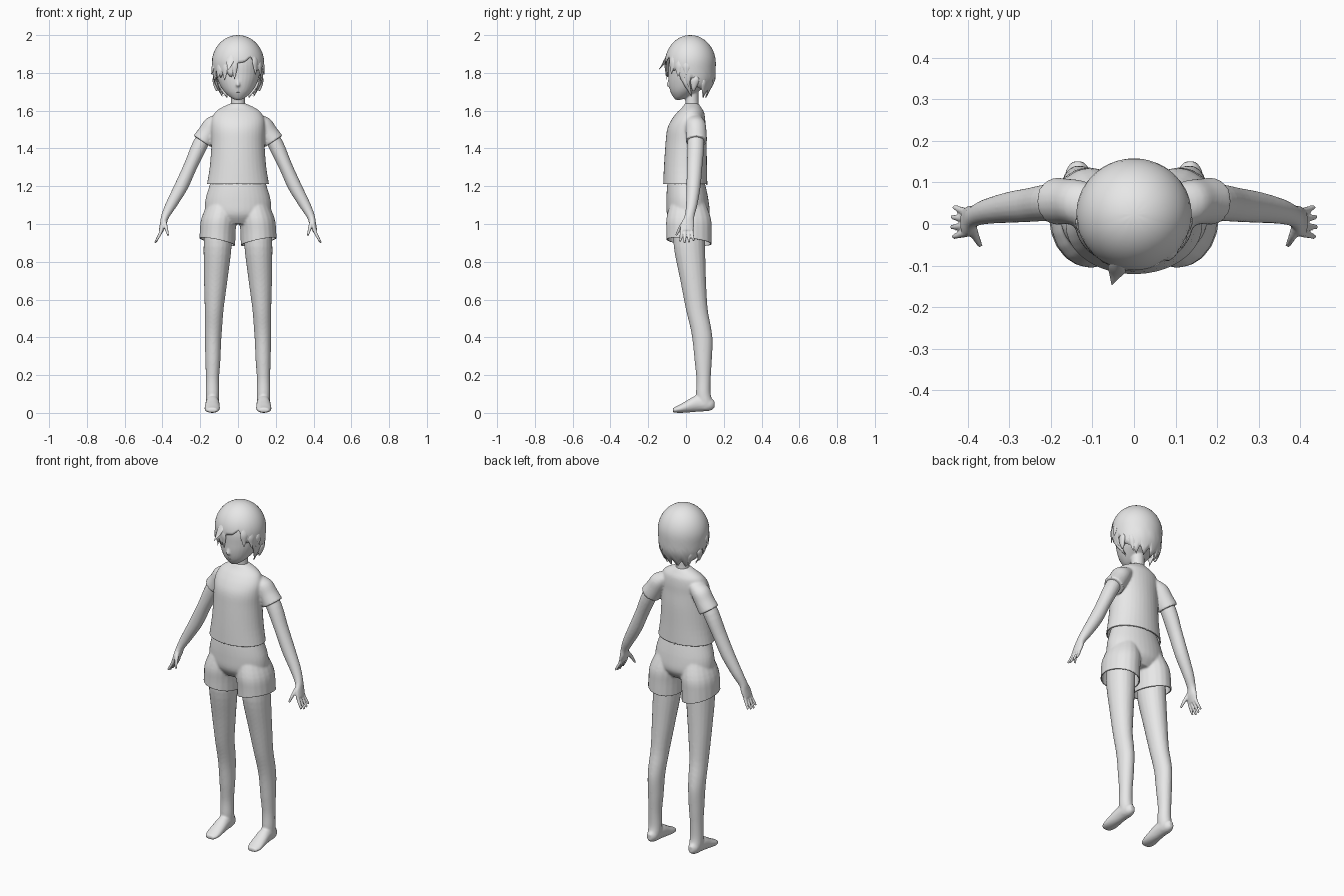
import bpy, bmesh, math
from mathutils import Vector

cube = bpy.data.objects.get("Cube")
if cube:
    bpy.data.objects.remove(cube, do_unlink=True)

grey = bpy.data.materials.new("plain grey")
grey.use_nodes = True
grey.diffuse_color = (0.8, 0.8, 0.8, 1)
grey.node_tree.nodes["Principled BSDF"].inputs["Base Color"].default_value = (0.8, 0.8, 0.8, 1)

X, Y, Z = Vector((1, 0, 0)), Vector((0, 1, 0)), Vector((0, 0, 1))


def catmull(secs, steps=4):
    """Smoothly resample a list of sections."""
    pts = [secs[0]] + list(secs) + [secs[-1]]
    out = []
    for a, b, c, d in zip(pts, pts[1:], pts[2:], pts[3:]):
        for k in range(steps):
            t = k / steps
            out.append([q + 0.5 * t * (r - p + t * (2 * p - 5 * q + 4 * r - s + t * (3 * (q - r) + s - p)))
                        for p, q, r, s in zip(a, b, c, d)])
    return out + [list(secs[-1])]


def tube(bm, secs, u=X, v=Y, side=1, n=20):
    """Closed loft of elliptical sections (x, y, z, radius u, radius v)."""
    rings = []
    for x, y, z, ru, rv in catmull(secs):
        ring = []
        for i in range(n):
            a = math.tau * i / n
            p = Vector((x, y, z)) + u * ru * math.cos(a) + v * rv * math.sin(a)
            p.x *= side
            ring.append(bm.verts.new(p))
        rings.append(ring)
    for r, s in zip(rings, rings[1:]):
        for i in range(n):
            j = (i + 1) % n
            bm.faces.new((r[i], r[j], s[j], s[i]))
    bm.faces.new(rings[0])
    bm.faces.new(rings[-1])


def make(name, bm):
    bmesh.ops.recalc_face_normals(bm, faces=bm.faces[:])
    mesh = bpy.data.meshes.new(name)
    bm.to_mesh(mesh)
    bm.free()
    mesh.materials.append(grey)
    ob = bpy.data.objects.new(name, mesh)
    bpy.context.collection.objects.link(ob)
    return ob


def finish(ob, angle=50):
    bpy.ops.object.select_all(action='DESELECT')
    ob.select_set(True)
    bpy.context.view_layer.objects.active = ob
    bpy.ops.object.shade_smooth_by_angle(angle=math.radians(angle))


def fuse(name, bm, voxel, smooth, cuts=()):
    """Blend overlapping lofts into one skin, then trim open hems."""
    ob = make(name, bm)
    mod = ob.modifiers.new("blend", 'REMESH')
    mod.mode, mod.voxel_size = 'VOXEL', voxel
    mod = ob.modifiers.new("soften", 'SMOOTH')
    mod.iterations = smooth
    dg = bpy.context.evaluated_depsgraph_get()
    mesh = bpy.data.meshes.new_from_object(ob.evaluated_get(dg))
    ob.modifiers.clear()
    ob.data = mesh
    if not mesh.materials:
        mesh.materials.append(grey)
    if cuts:
        bm = bmesh.new()
        bm.from_mesh(mesh)
        for side, co, no in cuts:
            faces = [f for f in bm.faces if side * f.calc_center_median().x >= 0]
            geom = list({e for f in faces for e in f.edges} | {v for f in faces for v in f.verts}) + faces
            bmesh.ops.bisect_plane(bm, geom=geom, plane_co=co, plane_no=no, clear_inner=True)
        bm.to_mesh(mesh)
        bm.free()
        mod = ob.modifiers.new("cloth", 'SOLIDIFY')
        mod.thickness = 0.006
    finish(ob)
    return ob


# Head, neck and nose
bm = bmesh.new()
tube(bm, [(0, -.042, 1.657, .012, .012), (0, -.028, 1.67, .04, .038), (0, -.01, 1.70, .072, .072),
          (0, .015, 1.74, .098, .106), (0, .025, 1.79, .114, .118), (0, .025, 1.86, .116, .116),
          (0, .025, 1.93, .09, .09), (0, .025, 1.965, .03, .03)], n=32)
tube(bm, [(0, .042, 1.58, .05, .04), (0, .032, 1.63, .037, .035), (0, .03, 1.72, .038, .036)])
tube(bm, [(0, -.085, 1.77, .006, .006), (0, -.088, 1.75, .009, .011), (0, -.09, 1.735, .011, .013),
          (0, -.084, 1.722, .006, .006)])
fuse("head", bm, .005, 3)

bm = bmesh.new()
tube(bm, [(-.026, -.072, 1.70, .001, .001), (0, -.079, 1.70, .006, .003), (.026, -.072, 1.70, .001, .001)], u=Y, v=Z)
finish(make("mouth", bm))

for s, label in ((1, "left"), (-1, "right")):
    bm = bmesh.new()
    tube(bm, [(.112, .04, 1.705, .004, .006), (.117, .042, 1.725, .01, .014), (.122, .047, 1.76, .013, .023),
              (.122, .05, 1.78, .008, .014)], side=s)
    finish(make(label + "_ear", bm))


# Hair: one shell with a jagged lower edge
def lookup(t, table):
    for a, b in zip(table, table[1:]):
        if t <= b[0]:
            k = max(0, (t - a[0]) / (b[0] - a[0]))
            return [p + k * (q - p) for p, q in zip(a[1:], b[1:])]
    return list(table[-1][1:])


hairline = [(-180, 1.69), (-120, 1.69), (-98, 1.77), (-88, 1.75), (-75, 1.70), (-58, 1.80), (-20, 1.79),
            (0, 1.83), (15, 1.88), (35, 1.86), (58, 1.80), (75, 1.70), (88, 1.75), (98, 1.77), (120, 1.69), (180, 1.69)]
shape = [(1.66, .08, .055, .05), (1.70, .103, .08, .044), (1.76, .131, .129, .026), (1.85, .139, .135, .023)]


def hair_point(deg, z):
    rx, ry, yc = lookup(z, shape)
    k = math.sqrt(max(0, 1 - ((z - 1.85) / .15) ** 2)) if z > 1.85 else 1
    a = math.radians(deg)
    return Vector((rx * k * math.sin(a), yc - ry * k * math.cos(a), z))


bm = bmesh.new()
cols, rows = 72, 16
top = bm.verts.new((0, .023, 2.0))
grid = []
for i in range(cols):
    deg = -180 + 360 * i / cols
    low = lookup(deg, hairline)[0] + .022 * (abs(i % 6 - 3) - 1.5) / 1.5
    grid.append([bm.verts.new(hair_point(deg, 2.0 - (2.0 - low) * (j / rows) ** 1.8)) for j in range(1, rows + 1)])
for i in range(cols):
    a, b = grid[i], grid[(i + 1) % cols]
    bm.faces.new((top, a[0], b[0]))
    for j in range(rows - 1):
        bm.faces.new((a[j], a[j + 1], b[j + 1], b[j]))
hair = make("hair", bm)
mod = hair.modifiers.new("thickness", 'SOLIDIFY')
mod.thickness = .006
finish(hair)

# Loose locks: angle, root height, tip height, outward lift of the tip, width
bm = bmesh.new()
for deg, z0, z1, lift, w in ((-17, 1.90, 1.815, .05, .022), (-32, 1.86, 1.76, .008, .018), (-8, 1.88, 1.765, .006, .016),
                             (-50, 1.85, 1.77, .012, .02), (-78, 1.85, 1.79, .016, .022), (42, 1.90, 1.79, .01, .02),
                             (60, 1.87, 1.78, .01, .02), (80, 1.86, 1.79, .012, .02), (-72, 1.78, 1.67, .004, .012),
                             (72, 1.78, 1.67, .004, .012), (125, 1.78, 1.68, .008, .016), (-125, 1.78, 1.68, .008, .016)):
    out = Vector((math.sin(math.radians(deg)), -math.cos(math.radians(deg)), 0))
    secs = []
    for f, width in ((0, .3), (.35, 1), (.7, .6), (1, .04)):
        p = hair_point(deg, z0 + (z1 - z0) * f) + out * (lift * f * f - .004)
        secs.append((*p, w * width, .007 * width))
    tube(bm, secs, u=out.cross(Z), v=out, n=8)
finish(make("hair_locks", bm))

# Shirt: body and two sleeves
bm = bmesh.new()
tube(bm, [(0, .03, 1.638, .04, .036), (0, .03, 1.615, .09, .052), (0, .024, 1.59, .122, .072),
          (0, .012, 1.55, .14, .09), (0, .002, 1.5, .142, .102), (0, 0, 1.42, .141, .109),
          (0, -.003, 1.3, .15, .114), (0, -.004, 1.18, .17, .118)], n=36)
for s in (1, -1):
    tube(bm, [(.08, .042, 1.565, .032, .04), (.127, .05, 1.53, .05, .054), (.16, .054, 1.48, .053, .055),
              (.189, .055, 1.437, .057, .057)], u=Vector((.83, 0, .55)), side=s)
fuse("shirt", bm, .006, 4, [(s, (0, 0, 1.212), Z) for s in (1, -1)])

# Shorts: hips and two wide legs with slanted hems
bm = bmesh.new()
tube(bm, [(0, 0, 1.25, .135, .09), (0, .002, 1.2, .152, .102), (0, .008, 1.12, .174, .112),
          (0, .012, 1.05, .17, .112), (0, .012, 1.0, .12, .08)], n=36)
for s in (1, -1):
    tube(bm, [(.08, .01, 1.12, .075, .09), (.1, .014, 1.03, .094, .118), (.108, .016, .95, .095, .12),
              (.112, .017, .82, .097, .12)], side=s)
fuse("shorts", bm, .006, 5, [(s, (s * .11, 0, .908), (-.2 * s, .1, 1)) for s in (1, -1)])

across = Vector((.9, 0, .43))
for s, label in ((1, "left"), (-1, "right")):
    # Arm, palm, fingers and thumb
    bm = bmesh.new()
    tube(bm, [(.14, .05, 1.53, .035, .04), (.2, .052, 1.42, .041, .044), (.25, .046, 1.31, .036, .041),
              (.30, .04, 1.2, .036, .037), (.355, .03, 1.1, .029, .03), (.386, .018, 1.04, .021, .026),
              (.396, .008, 1.0, .018, .036), (.408, .004, .962, .012, .034)], u=across, side=s)
    for k in range(4):
        y = -.022 + .017 * k
        reach = .064 - .008 * abs(k - 1.3)
        tube(bm, [(.40, y, .985, .009, .009), (.412, y * 1.1, .95, .009, .009),
                  (.408 + reach * .5, y * 1.4, .962 - reach, .006, .006)], u=across, side=s, n=10)
    tube(bm, [(.39, .0, 1.02, .01, .012), (.382, -.028, .985, .01, .011), (.37, -.052, .94, .006, .006)],
         v=Vector((0, .8, -.5)), side=s, n=10)
    fuse(label + "_arm", bm, .004, 2)

    # Leg and foot
    bm = bmesh.new()
    tube(bm, [(.108, .018, .99, .07, .08), (.108, .018, .88, .074, .083), (.118, .038, .7, .062, .068),
              (.126, .057, .55, .05, .058), (.13, .078, .45, .046, .055), (.132, .088, .38, .043, .053),
              (.133, .091, .28, .04, .046), (.135, .093, .18, .035, .038), (.135, .092, .1, .036, .039),
              (.135, .1, .05, .034, .043), (.135, .1, .02, .026, .036)], side=s)
    tube(bm, [(.135, .15, .045, .014, .02), (.135, .125, .045, .03, .034), (.135, .06, .05, .036, .044),
              (.136, .0, .032, .04, .031), (.137, -.04, .02, .04, .02), (.137, -.07, .014, .028, .012)],
         v=Z, side=s)
    fuse(label + "_leg", bm, .006, 4)
